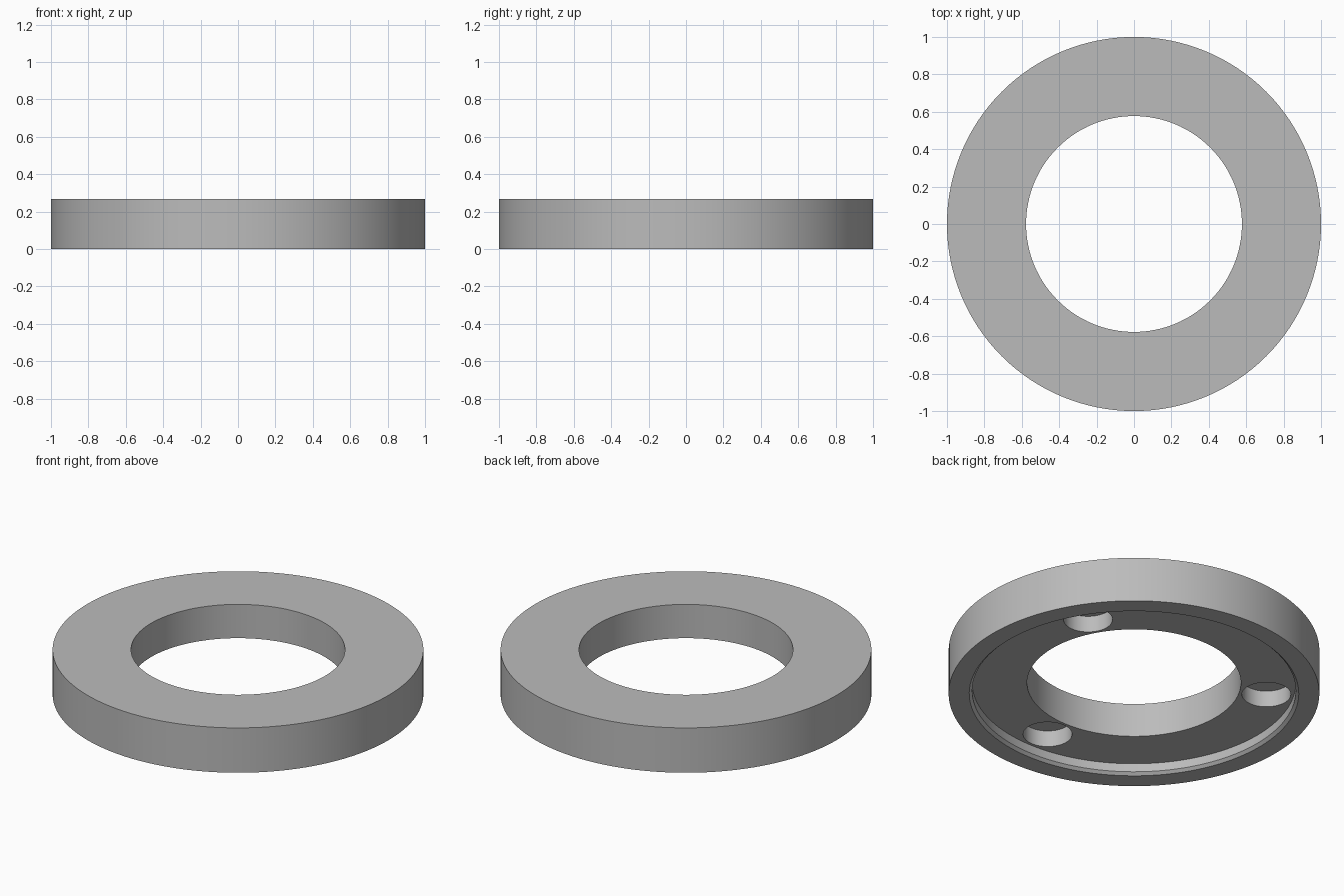
import bpy
import bmesh
import math
from mathutils import Matrix, Vector

cube = bpy.data.objects.get("Cube")
if cube:
    bpy.data.objects.remove(cube, do_unlink=True)

HEIGHT = 0.267
BORE = 0.577
RECESS_R, RECESS_Z, CHAMFER = 0.873, 0.066, 0.016
HOLE_R, HOLE_TOP, HOLE_PITCH = 0.132, 0.163, 0.725
SEGMENTS = 128

grey = bpy.data.materials.new("plain grey")
grey.use_nodes = True
colour = (0.5, 0.5, 0.5, 1)
grey.diffuse_color = colour
grey.node_tree.nodes["Principled BSDF"].inputs["Base Color"].default_value = colour


def make_object(name, bm):
    bmesh.ops.recalc_face_normals(bm, faces=bm.faces)
    mesh = bpy.data.meshes.new(name)
    bm.to_mesh(mesh)
    bm.free()
    mesh.materials.append(grey)
    obj = bpy.data.objects.new(name, mesh)
    bpy.context.collection.objects.link(obj)
    return obj


# Ring body: closed cross-section turned around z, with a chamfered recess below
section = [(BORE, RECESS_Z), (RECESS_R, RECESS_Z), (RECESS_R, CHAMFER),
           (RECESS_R + CHAMFER, 0), (1, 0), (1, HEIGHT), (BORE, HEIGHT)]
bm = bmesh.new()
verts = [bm.verts.new((r, 0, z)) for r, z in section]
edges = [bm.edges.new((a, b)) for a, b in zip(verts, verts[1:] + verts[:1])]
bmesh.ops.spin(bm, geom=verts + edges, cent=(0, 0, 0), axis=(0, 0, 1),
               angle=math.tau, steps=SEGMENTS, use_merge=True)
bmesh.ops.remove_doubles(bm, verts=bm.verts, dist=1e-5)
ring = make_object("ring_body", bm)

# Three blind holes in the recess floor
bm = bmesh.new()
for degrees in (30, 150, 270):
    a = math.radians(degrees)
    centre = Vector((HOLE_PITCH * math.cos(a), HOLE_PITCH * math.sin(a), HOLE_TOP / 2))
    bmesh.ops.create_cone(bm, cap_ends=True, segments=64, radius1=HOLE_R,
                          radius2=HOLE_R, depth=HOLE_TOP,
                          matrix=Matrix.Translation(centre))
cutter = make_object("hole_cutter", bm)
cutter.hide_render = True

cut = ring.modifiers.new("blind holes", "BOOLEAN")
cut.operation = "DIFFERENCE"
cut.solver = "EXACT"
cut.object = cutter

bpy.ops.object.select_all(action="DESELECT")
ring.select_set(True)
bpy.context.view_layer.objects.active = ring
bpy.ops.object.modifier_apply(modifier=cut.name)
bpy.data.objects.remove(cutter, do_unlink=True)
bpy.ops.object.shade_smooth_by_angle(angle=math.radians(30))
